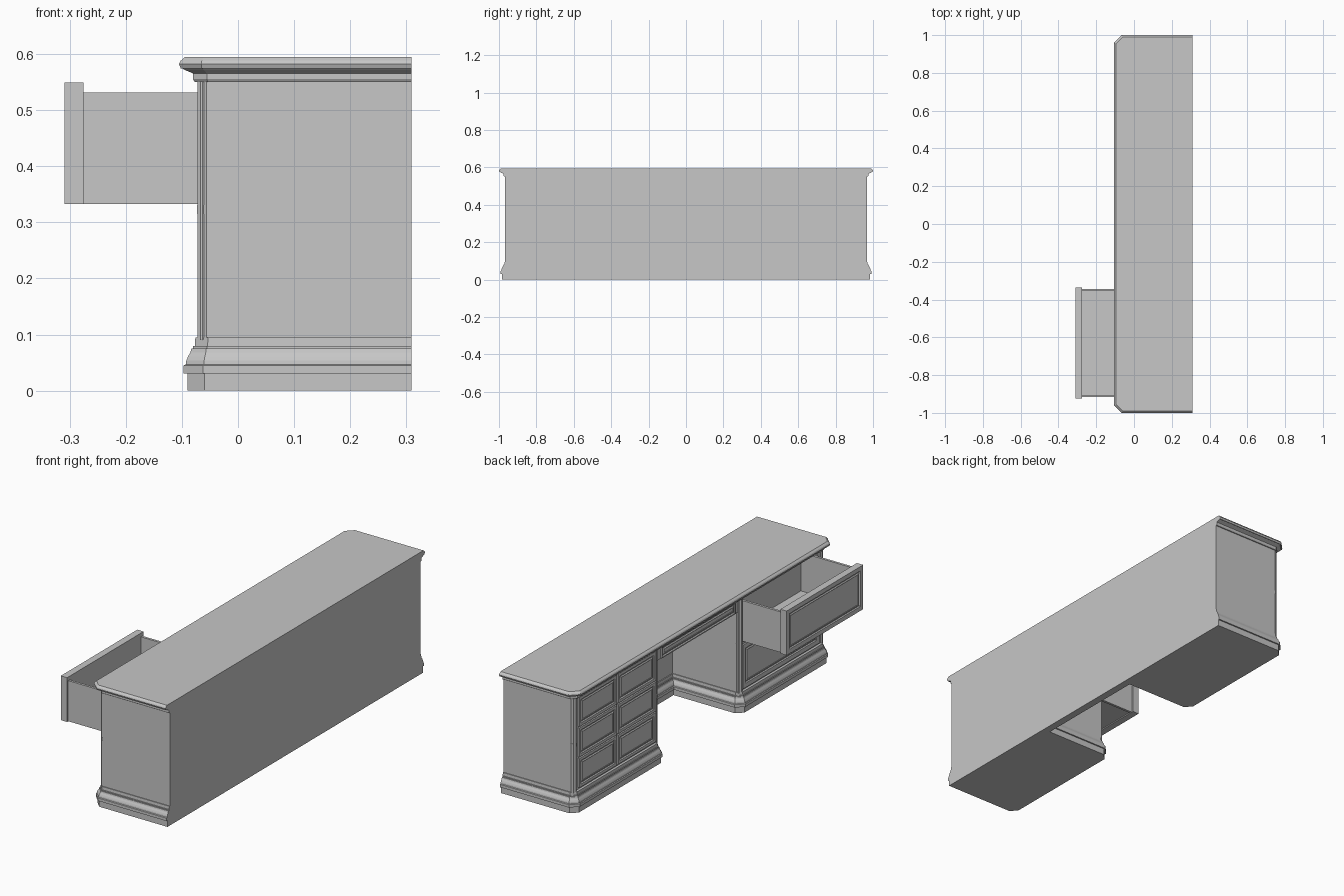
import bpy, bmesh, math

cube = bpy.data.objects.get("Cube")
if cube:
    bpy.data.objects.remove(cube)

mat = bpy.data.materials.new("plain grey")
mat.use_nodes = True
GREY = (0.57, 0.57, 0.57, 1)
mat.diffuse_color = GREY
mat.node_tree.nodes["Principled BSDF"].inputs["Base Color"].default_value = GREY

BACK, FRONT = 0.309, -0.072   # flat back and main front plane
SIDE, KNEE = 0.967, 0.31      # outer sides and half width of the knee hole
KNEE_BACK = 0.29


def finish(name, bm):
    bmesh.ops.recalc_face_normals(bm, faces=bm.faces)
    me = bpy.data.meshes.new(name)
    bm.to_mesh(me)
    bm.free()
    me.materials.append(mat)
    ob = bpy.data.objects.new(name, me)
    bpy.context.collection.objects.link(ob)
    return ob


def loft(name, rings):
    """Skin a stack of (z, outline) rings and cap both ends."""
    bm = bmesh.new()
    loops = [[bm.verts.new((x, y, z)) for x, y in pts] for z, pts in rings]
    n = len(loops[0])
    for a, b in zip(loops, loops[1:]):
        for i in range(n):
            j = (i + 1) % n
            bm.faces.new((a[i], a[j], b[j], b[i]))
    bm.faces.new(loops[0])
    bm.faces.new(loops[-1])
    return finish(name, bm)


def box_mesh(x0, x1, y0, y1, z0, z1):
    bm = bmesh.new()
    bmesh.ops.create_cube(bm, size=1)
    for v in bm.verts:
        v.co = ((x0 + x1) / 2 + v.co.x * (x1 - x0),
                (y0 + y1) / 2 + v.co.y * (y1 - y0),
                (z0 + z1) / 2 + v.co.z * (z1 - z0))
    return bm


def box(name, *dims):
    return finish(name, box_mesh(*dims))


def drawer_front(name, y0, y1, z0, z1, x=FRONT, thick=0.012, border=0.02):
    """Board with a stepped frame and a raised field on its -x face."""
    bm = box_mesh(x, x + thick, y0, y1, z0, z1)
    bm.normal_update()
    face = min(bm.faces, key=lambda f: f.normal.x)
    for width, depth in ((border, 0), (0.004, -0.005), (0.006, 0),
                         (0.006, 0.004), (0.004, -0.002)):
        bmesh.ops.inset_individual(bm, faces=[face], thickness=width, depth=depth)
    return finish(name, bm)


def outline(o=0.0, front=FRONT, c=0.02, knee=True, notch=()):
    """Plan with chamfered corners, grown outward by o except at the back."""
    t = 0.414 * o
    half = [(BACK, SIDE + o), (front + c - t, SIDE + o), (front - o, SIDE - c + t)]
    if knee:
        half += [(front - o, KNEE + c - t), (front + c - t, KNEE - o),
                 (KNEE_BACK - o, KNEE - o)]
    other = [(x, -y) for x, y in reversed(half)]
    cut = 3 if knee else 0
    return half + other[:cut] + list(notch) + other[cut:]


# Plinth and base moulding, wrapping into the knee hole
base_profile = [(0, .018), (.031, .018), (.031, .025), (.045, .025), (.047, .021),
                (.054, .020), (.061, .017), (.068, .013), (.075, .011), (.075, .008),
                (.080, .008), (.080, .005), (.095, .004), (.095, 0)]
loft("base_moulding", [(z, outline(o)) for z, o in base_profile])

# Carcass, notched above for the open drawer
BODY = dict(front=-0.064, c=0.012)
NOTCH = [(-0.064, -0.342), (0.03, -0.342), (0.03, -0.918), (-0.064, -0.918)]
loft("carcass_lower", [(z, outline(**BODY)) for z in (0.09, 0.333)])
loft("carcass_upper", [(z, outline(notch=NOTCH, **BODY)) for z in (0.333, 0.551)])

# Countertop with its moulded edge
top_profile = [(.550, .005), (.555, .008), (.565, .008), (.567, .012), (.572, .024),
               (.574, .026), (.574, .030), (.582, .033), (.588, .030), (.595, .022)]
loft("countertop", [(z, outline(o, knee=False)) for z, o in top_profile])

# Corner pilasters, each with a slim shaft and a middle block
def corner(name, y, d):
    """y is the pedestal side, d the direction into the pedestal."""
    def prism(part, z0, z1, g):
        pts = [(-.050, y - g * d), (-.056, y - g * d), (-.072 - g, y + .015 * d),
               (-.072 - g, y + .021 * d), (-.060, y + .021 * d)]
        loft(name + part, [(z0, pts), (z1, pts)])
    prism("_pilaster", 0.09, 0.551, 0)
    prism("_block", 0.315, 0.331, 0.001)
    ring = [(-.063 + .005 * math.cos(i * math.pi / 4),
             y + (.0085 + .005 * math.sin(i * math.pi / 4)) * d) for i in range(8)]
    loft(name + "_shaft", [(0.09, ring), (0.551, ring)])


for s, side in ((1, "left"), (-1, "right")):
    corner(side + "_outer", s * SIDE, -s)
    corner(side + "_inner", s * KNEE, s)

# Six small drawers
for row in range(3):
    z = 0.104 + row * 0.149
    for col, y in enumerate((0.335, 0.635)):
        drawer_front(f"small_drawer_{row + 1}_{col + 1}", y, y + 0.29, z, z + 0.143)

# Closed large drawer
drawer_front("large_drawer_closed", -0.925, -0.335, 0.104, 0.318, border=0.03)

# Apron and shallow drawer over the knee hole
box("knee_apron", -0.062, -0.04, -KNEE - .01, KNEE + .01, 0.487, 0.551)
drawer_front("knee_drawer", -0.285, 0.285, 0.491, 0.547, x=-0.07, border=0.008)

# Large drawer pulled open
drawer_front("open_drawer_front", -0.925, -0.335, 0.333, 0.549,
             x=-0.309, thick=0.034, border=0.03)
for name, y in (("far", -0.916), ("near", -0.356)):
    box("open_drawer_side_" + name, -0.276, 0.025, y, y + 0.012, 0.333, 0.531)
box("open_drawer_back", 0.013, 0.025, -0.905, -0.355, 0.333, 0.531)
box("open_drawer_bottom", -0.276, 0.014, -0.905, -0.355, 0.338, 0.344)
